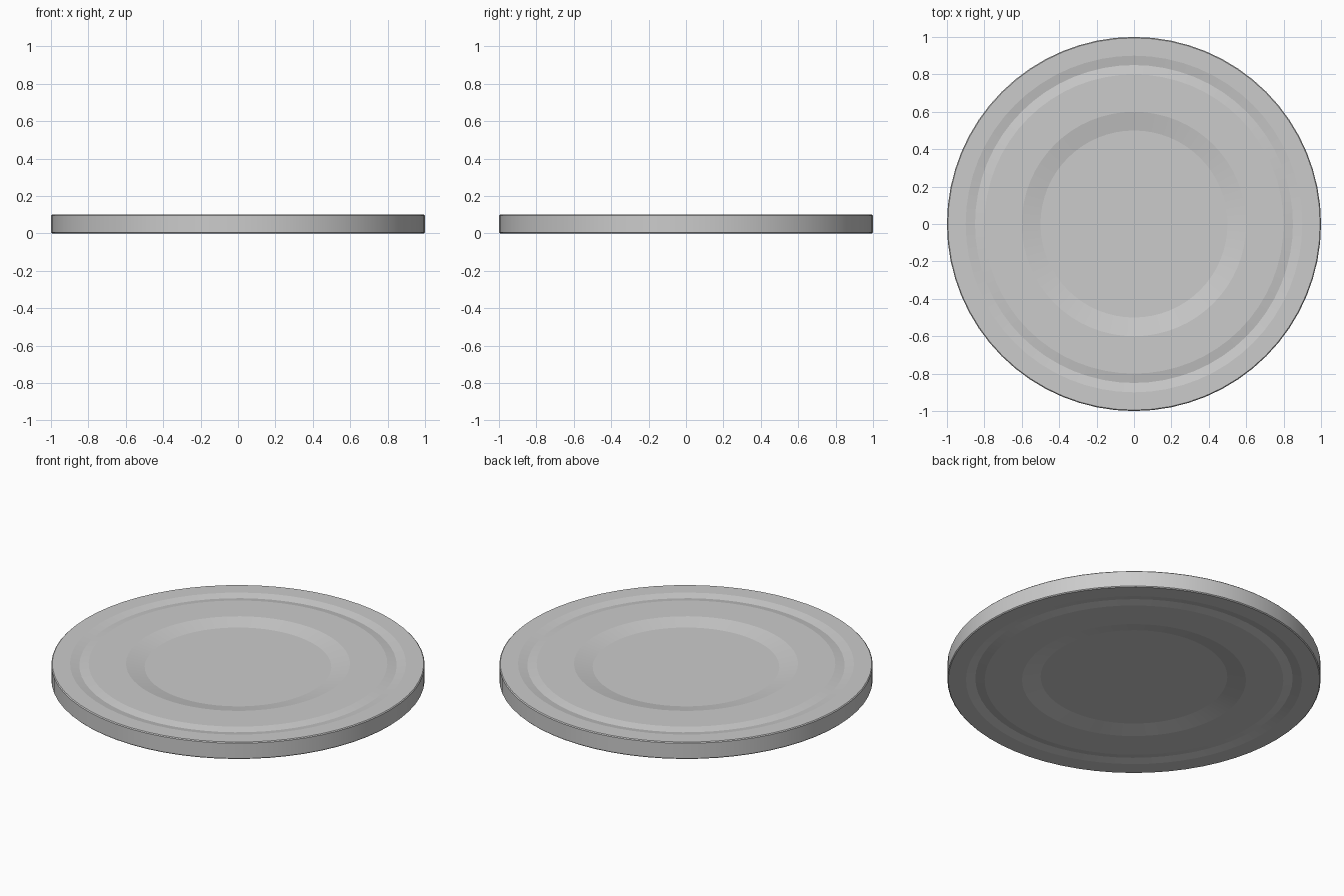
import bpy, bmesh, math

if "Cube" in bpy.data.objects:
    bpy.data.objects.remove(bpy.data.objects["Cube"])

SEGMENTS = 64
THICKNESS = 0.10

# Upper face profile (radius, height): recessed centre, V groove, tiny rim bevel
top = [(0.50, 0.08), (0.60, 0.10), (0.80, 0.10), (0.85, 0.09),
       (0.90, 0.10), (0.995, 0.10), (1.0, 0.095)]
# The underside mirrors the upper face
profile = top + [(r, THICKNESS - z) for r, z in reversed(top)]

# Turn the profile into rings and bridge them
bm = bmesh.new()
rings = []
for r, z in profile:
    rings.append([bm.verts.new((r * math.cos(2 * math.pi * i / SEGMENTS),
                                r * math.sin(2 * math.pi * i / SEGMENTS), z))
                  for i in range(SEGMENTS)])
for a, b in zip(rings, rings[1:]):
    for i in range(SEGMENTS):
        j = (i + 1) % SEGMENTS
        bm.faces.new((a[i], b[i], b[j], a[j]))

# Flat centre discs
bm.faces.new(rings[0])
bm.faces.new(list(reversed(rings[-1])))
bmesh.ops.recalc_face_normals(bm, faces=bm.faces[:])

mesh = bpy.data.meshes.new("grooved_disc")
bm.to_mesh(mesh)
bm.free()
disc = bpy.data.objects.new("grooved_disc", mesh)
bpy.context.collection.objects.link(disc)

# Smooth around the circumference, crisp at the profile creases
bpy.context.view_layer.objects.active = disc
disc.select_set(True)
bpy.ops.object.shade_smooth_by_angle(angle=math.radians(10))
